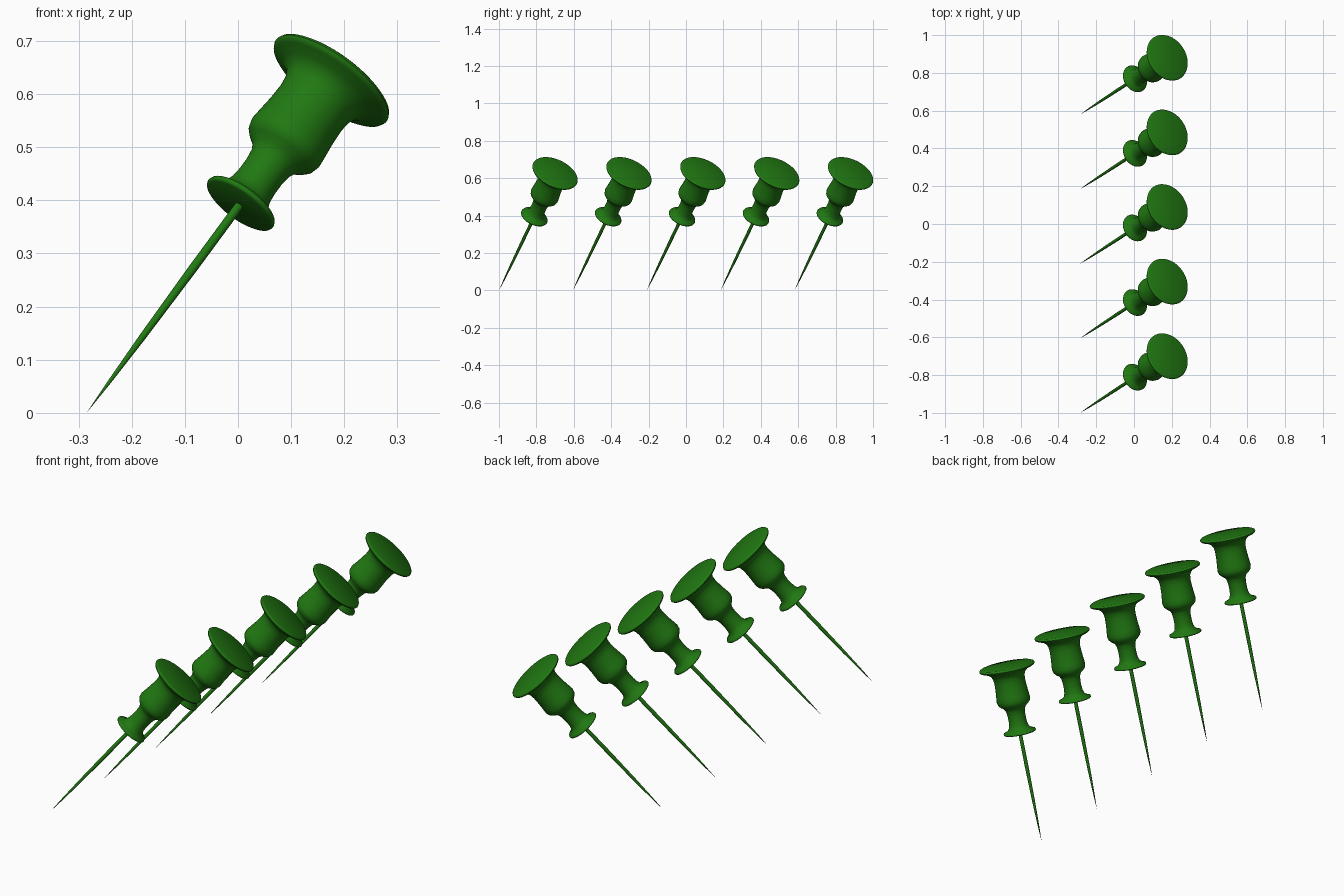
import bpy, bmesh, math
from mathutils import Vector, Matrix

if "Cube" in bpy.data.objects:
    bpy.data.objects.remove(bpy.data.objects["Cube"])

COUNT, SPACING = 5, 0.395
AXIS = Vector((0.553, 0.36, 0.751)).normalized()
TIP = Vector((-0.285, -1.0, 0.0))

green = bpy.data.materials.new("green_plastic")
green.diffuse_color = (0.015, 0.19, 0.006, 1)
green.use_nodes = True
green.node_tree.nodes["Principled BSDF"].inputs["Base Color"].default_value = green.diffuse_color

# (radius, distance from the tip) profiles
NEEDLE = [(0, 0), (0.0035, 0.08), (0.0065, 0.19), (0.0085, 0.36), (0.0085, 0.53)]
COLLAR_TO_HEAD = [
    (0, .519), (.070, .519), (.074, .521), (.0755, .525), (.073, .530),
    (.057, .536), (.048, .545), (.043, .560), (.041, .580), (.041, .605),
    (.044, .628), (.051, .642), (.065, .653), (.074, .663), (.078, .679),
    (.076, .700), (.073, .730), (.0715, .765), (.074, .788), (.082, .804),
    (.097, .816), (.120, .824), (.127, .828), (.1295, .833), (.127, .838),
    (.121, .841), (0, .842)]


def lathe(name, profile, sides):
    """Revolve a profile about local z and return the mesh."""
    bm = bmesh.new()
    verts = [bm.verts.new((r, 0, z)) for r, z in profile]
    edges = [bm.edges.new(pair) for pair in zip(verts, verts[1:])]
    bmesh.ops.spin(bm, geom=verts + edges, cent=(0, 0, 0), axis=(0, 0, 1),
                   angle=math.tau, steps=sides, use_duplicate=False)
    bmesh.ops.remove_doubles(bm, verts=bm.verts[:], dist=1e-5)
    bmesh.ops.recalc_face_normals(bm, faces=bm.faces[:])
    mesh = bpy.data.meshes.new(name)
    bm.to_mesh(mesh)
    bm.free()
    mesh.materials.append(green)
    mesh.shade_smooth()
    mesh.set_sharp_from_angle(angle=math.radians(50))
    return mesh


parts = {"pin_handle": lathe("pin_handle", COLLAR_TO_HEAD, 64),
         "pin_needle": lathe("pin_needle", NEEDLE, 20)}

# Row of identical leaning pins
tilt = AXIS.to_track_quat('Z', 'Y').to_matrix().to_4x4()
for i in range(COUNT):
    place = Matrix.Translation(TIP + Vector((0, i * SPACING, 0))) @ tilt
    for name, mesh in parts.items():
        obj = bpy.data.objects.new(f"{name}_{i + 1}", mesh)
        obj.matrix_world = place
        bpy.context.collection.objects.link(obj)
